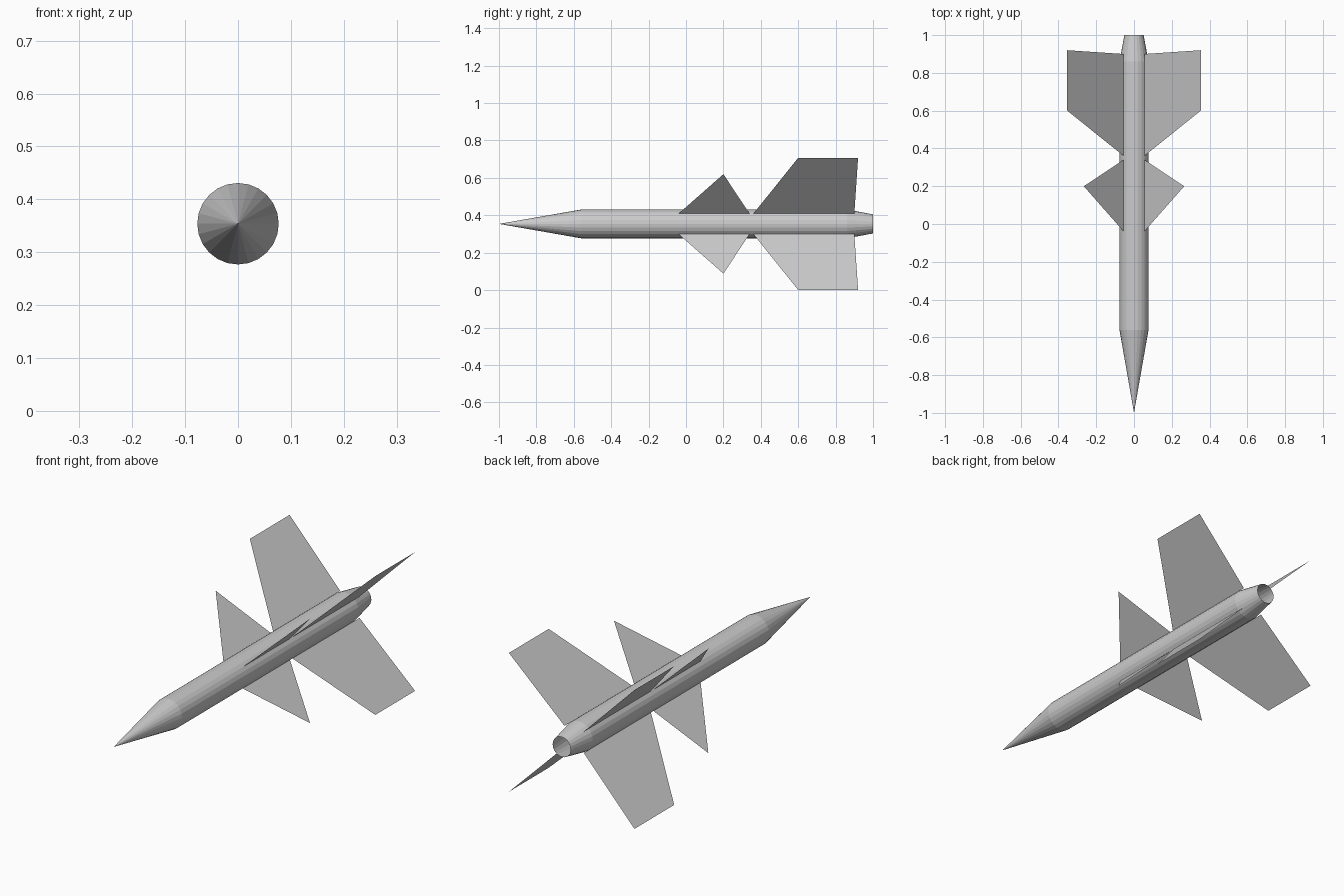
import bpy, bmesh
from math import cos, sin, pi, radians

if "Cube" in bpy.data.objects:
    bpy.data.objects.remove(bpy.data.objects["Cube"])

AXIS_Z = 0.354
R = 0.077
SIDES = 24


def make_object(name, bm):
    mesh = bpy.data.meshes.new(name)
    bm.to_mesh(mesh)
    bm.free()
    obj = bpy.data.objects.new(name, mesh)
    bpy.context.collection.objects.link(obj)
    obj.location.z = AXIS_Z
    return obj


def tube(name, sections):
    """Open flat-sided shell along y from (y, radius) sections."""
    bm = bmesh.new()
    rings = []
    for y, r in sections:
        rings.append([bm.verts.new((r * cos(2 * pi * i / SIDES), y, r * sin(2 * pi * i / SIDES)))
                      for i in range(SIDES)])
    for a, b in zip(rings, rings[1:]):
        for i in range(SIDES):
            j = (i + 1) % SIDES
            bm.faces.new((a[i], b[i], b[j], a[j]))
    bmesh.ops.remove_doubles(bm, verts=bm.verts, dist=1e-5)
    bmesh.ops.recalc_face_normals(bm, faces=bm.faces)
    return make_object(name, bm)


def fins(name, outline):
    """Four thin sheet fins in an X, outline given as (y, distance from axis)."""
    for k in range(4):
        bm = bmesh.new()
        bm.faces.new([bm.verts.new((r, y, 0)) for y, r in outline])
        fin = make_object(f"{name}_{k + 1}", bm)
        fin.rotation_euler.y = radians(45 + 90 * k)


# Nose cone, straight body and open tapered nozzle
tube("nose_cone", [(-1.0, 0.0), (-0.56, R)])
tube("body", [(-0.56, R), (0.86, R)])
tube("nozzle", [(0.86, R), (1.0, 0.051)])

# Triangular middle fins and large tail fins
fins("middle_fin", [(-0.04, R), (0.2, 0.376), (0.34, R)])
fins("tail_fin", [(0.36, R), (0.6, 0.5), (0.92, 0.5), (0.9, R)])
